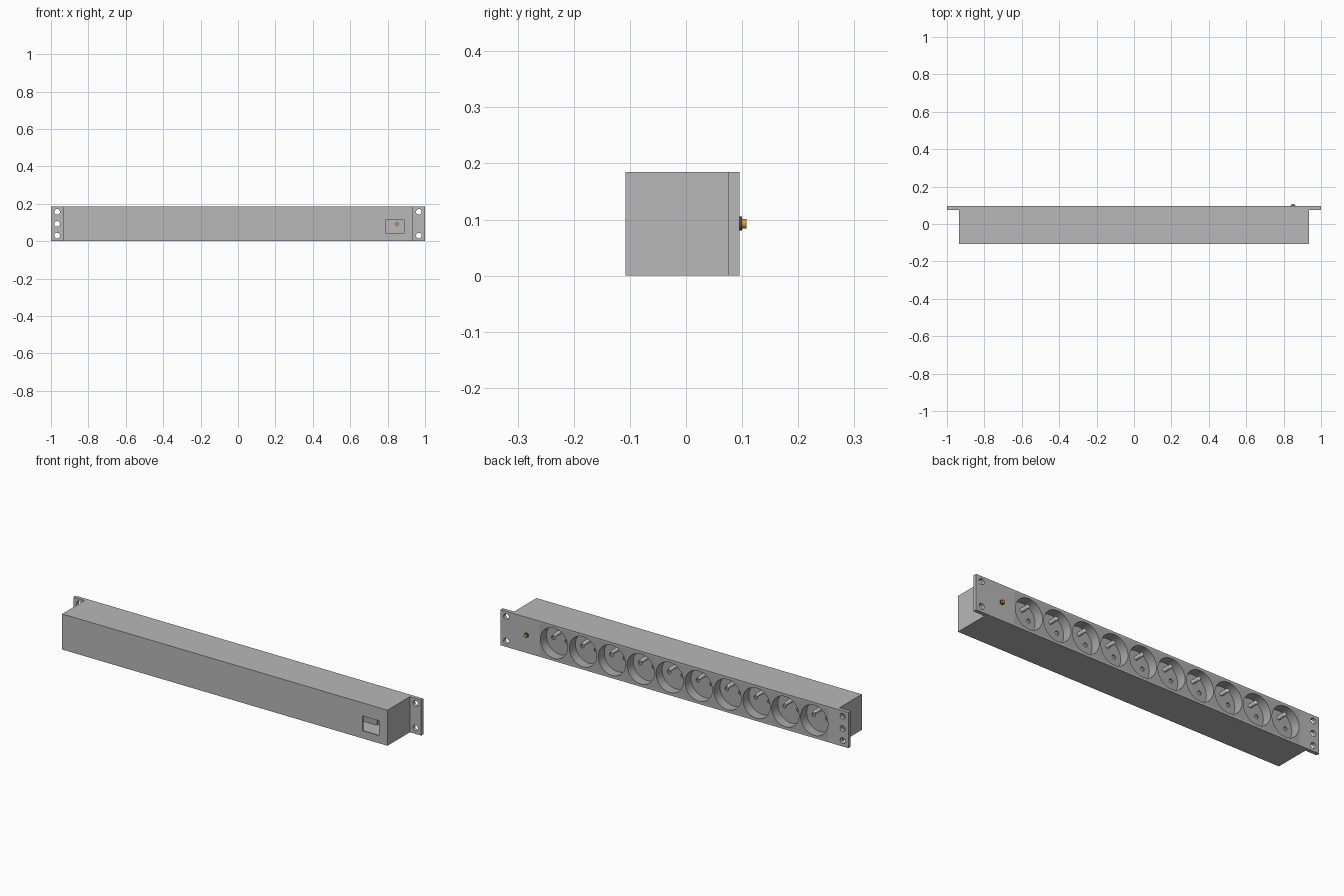
import bpy, math

if "Cube" in bpy.data.objects:
    bpy.data.objects.remove(bpy.data.objects["Cube"])

H = 0.185
ZC = H / 2


def box(name, x0, x1, y0, y1, z0, z1):
    bpy.ops.mesh.primitive_cube_add(size=1, location=((x0 + x1) / 2, (y0 + y1) / 2, (z0 + z1) / 2))
    o = bpy.context.object
    o.name = name
    o.scale = (x1 - x0, y1 - y0, z1 - z0)
    bpy.ops.object.transform_apply(location=False, rotation=False, scale=True)
    return o


def rod(name, x, z, r, y0, y1, sides=32):
    # cylinder along y
    bpy.ops.mesh.primitive_cylinder_add(vertices=sides, radius=r, depth=y1 - y0,
                                        location=(x, (y0 + y1) / 2, z),
                                        rotation=(math.pi / 2, 0, 0))
    o = bpy.context.object
    o.name = name
    bpy.ops.object.transform_apply(location=False, rotation=True, scale=False)
    return o


def cut(target, cutters):
    # subtract every cutter, bake the result and drop the cutters
    for c in cutters:
        c.hide_render = True
        m = target.modifiers.new("cut", 'BOOLEAN')
        m.operation = 'DIFFERENCE'
        m.solver = 'EXACT'
        m.object = c
        bpy.context.view_layer.objects.active = target
        bpy.ops.object.modifier_apply(modifier=m.name)
        bpy.data.objects.remove(c)


def smooth(o):
    bpy.ops.object.select_all(action='DESELECT')
    o.select_set(True)
    bpy.context.view_layer.objects.active = o
    bpy.ops.object.shade_smooth_by_angle(angle=math.radians(30))


def material(name, color):
    m = bpy.data.materials.new(name)
    m.diffuse_color = color
    m.use_nodes = True
    m.node_tree.nodes["Principled BSDF"].inputs["Base Color"].default_value = m.diffuse_color
    return m


def paint(o, m):
    o.data.materials.clear()
    o.data.materials.append(m)


METAL = material("grey_metal", (0.48, 0.48, 0.48, 1))
PLASTIC = material("dark_grey_plastic", (0.40, 0.40, 0.40, 1))
STEEL = material("pin_steel", (0.8, 0.8, 0.8, 1))
COLLAR = material("dark_collar", (0.08, 0.08, 0.09, 1))
AMBER = material("amber", (0.8, 0.33, 0.02, 1))

# hollow sheet-metal housing with a cable opening
T = 0.006
housing = box("housing", -0.935, 0.935, -0.108, 0.076, 0, H)
cut(housing, [box("cavity", -0.935 + T, 0.935 - T, -0.108 + T, 0.2, T, H - T),
              box("cable_opening", 0.792, 0.887, -0.2, -0.05, 0.04, 0.117)])
paint(housing, METAL)

# socket panel with mounting ears: three holes on one side, two on the other
panel = box("mounting_panel", -1, 1, 0.076, 0.095, 0, H)
holes = [(-0.967, 0.03), (-0.967, ZC), (-0.967, 0.157), (0.967, 0.03), (0.967, 0.157)]
cut(panel, [rod("ear_hole", x, z, 0.015, 0.0, 0.2, 24) for x, z in holes]
    + [box("strip_opening", -0.885, 0.775, 0.0, 0.2, 0.009, H - 0.009)])
paint(panel, METAL)
smooth(panel)

# socket strip with ten round recesses and contact holes
FLOOR = 0.045
strip = box("socket_strip", -0.885, 0.775, FLOOR - 0.01, 0.095, 0.009, H - 0.009)
centres = [0.692 - 0.1662 * i for i in range(10)]
cutters = []
for x in centres:
    cutters.append(rod("recess", x, ZC, 0.0785, FLOOR, 0.2, 48))
    for s in (-1, 1):
        cutters.append(rod("contact_hole", x + s * 0.039, ZC, 0.0105, FLOOR - 0.006, FLOOR + 0.02, 16))
cut(strip, cutters)
paint(strip, PLASTIC)
smooth(strip)

# earth pins with rounded tips
for i, x in enumerate(centres):
    pin = rod(f"earth_pin_{i + 1}", x, ZC + 0.04, 0.01, FLOOR - 0.005, 0.094, 16)
    b = pin.modifiers.new("tip", 'BEVEL')
    b.width = 0.004
    b.segments = 2
    paint(pin, STEEL)
    smooth(pin)

# indicator light: dark collar and amber lens
collar = rod("indicator_collar", 0.85, ZC, 0.0125, 0.095, 0.0995, 24)
paint(collar, COLLAR)
smooth(collar)
lens = rod("indicator_lens", 0.85, ZC, 0.0085, 0.06, 0.108, 24)
paint(lens, AMBER)
smooth(lens)
